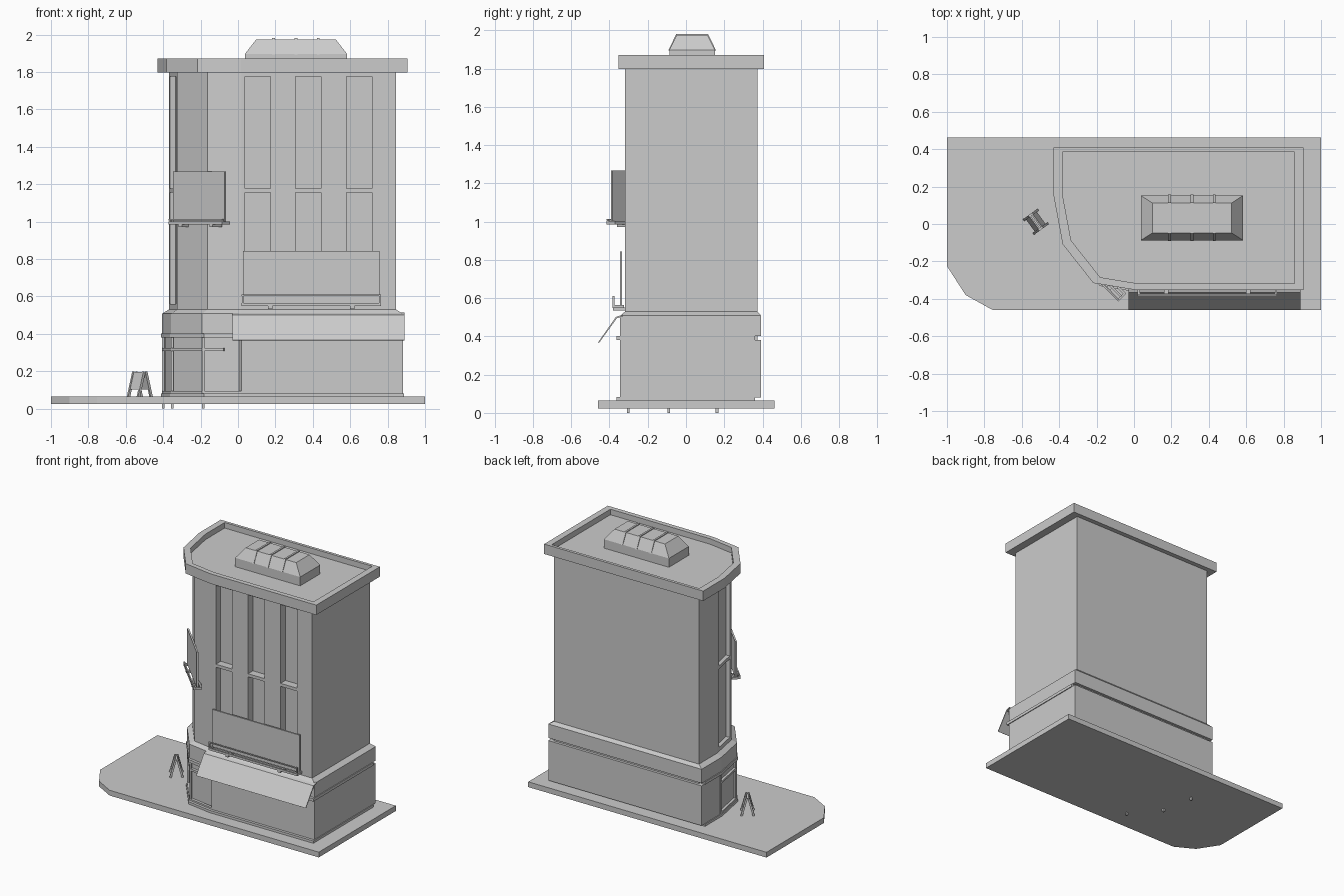
import bpy, bmesh
from math import radians, atan2
from mathutils import Vector, Matrix

if "Cube" in bpy.data.objects:
    bpy.data.objects.remove(bpy.data.objects["Cube"])


def make(name, bm, mat=None):
    bmesh.ops.recalc_face_normals(bm, faces=bm.faces)
    me = bpy.data.meshes.new(name)
    bm.to_mesh(me)
    bm.free()
    ob = bpy.data.objects.new(name, me)
    bpy.context.collection.objects.link(ob)
    if mat:
        ob.matrix_world = mat
    return ob


def loft(name, rings, mat=None):
    """Skin a list of equal-length rings of 3D points and cap both ends."""
    bm = bmesh.new()
    loops = [[bm.verts.new(p) for p in r] for r in rings]
    n = len(loops[0])
    for a, b in zip(loops, loops[1:]):
        for i in range(n):
            j = (i + 1) % n
            bm.faces.new((a[i], a[j], b[j], b[i]))
    bm.faces.new(loops[0])
    bm.faces.new(loops[-1])
    return make(name, bm, mat)


def layers(name, *levels):
    """Loft of flat outlines: each level is (outline, z)."""
    return loft(name, [[(x, y, z) for x, y in o] for o, z in levels])


def extrude_x(name, prof, x0, x1):
    return loft(name, [[(x, y, z) for y, z in prof] for x in (x0, x1)])


def box(name, x0, x1, y0, y1, z0, z1, mat=None):
    o = rect(x0, x1, y0, y1)
    return loft(name, [[(x, y, z) for x, y in o] for z in (z0, z1)], mat)


def rect(x0, x1, y0, y1):
    return [(x0, y0), (x1, y0), (x1, y1), (x0, y1)]


def place(x, y, ang, z=0):
    return Matrix.Translation((x, y, z)) @ Matrix.Rotation(ang, 4, 'Z')


# Building footprint: counter-clockwise from back left, chamfered front-left corner
FOOT = [Vector(p) for p in [(-.37, .373), (-.37, .157), (-.325, -.083), (-.163, -.288),
                            (.02, -.318), (.845, -.318), (.845, .373)]]


def grow(side, front, back):
    """Offset the footprint edge by edge."""
    dist = [side, side, side, front, front, side, back]
    n = len(FOOT)
    lines = []
    for i in range(n):
        a, b = FOOT[i], FOOT[(i + 1) % n]
        d = (b - a).normalized()
        lines.append((a + Vector((d.y, -d.x)) * dist[i], d))
    out = []
    for i in range(n):
        (p, d), (q, e) = lines[i - 1], lines[i]
        t = (q - p).cross(e) / d.cross(e) if hasattr(p, 'cross') else 0
        out.append(tuple(p + d * t))
    return out


# Ground slab
slab = [(-1, .463), (-1, -.225), (-.9, -.38), (-.755, -.46), (1, -.46), (1, .463)]
layers("ground_slab", (slab, .024), (slab, .064))

# Ground floor with set-back corner shopfront
lower = grow(.036, .026, .02)
thin = grow(.042, .046, -.013)
inset = grow(.018, .006, .02)
shop = [lower[0], (lower[1][0], .175), (inset[1][0], .16), inset[2], inset[3],
        (.005, -.309), (.02, -.344), lower[5], lower[6]]
layers("ground_floor", (shop, .08), (shop, .382))
layers("floor_plinth", (thin, .06), (thin, .082))
layers("string_course", (thin, .38), (thin, .402))
core = grow(0, 0, 0)
layers("gap_core", (core, .37), (core, .41))
layers("ledge_band", (lower, .402), (lower, .508), (core, .53))

# Corner posts and transom bars of the shopfront
for i in (1, 2, 3):
    x, y = lower[i]
    box(f"shop_post_{i}", -.007, .007, -.007, .007, 0, .4, place(x + .007, y + .008, 0))
for i, part in ((1, 1), (2, 1), (3, .55)):
    a, b = Vector(lower[i]), Vector(lower[i + 1])
    d = b - a
    m = place(a.x, a.y, atan2(d.y, d.x))
    box(f"shop_transom_{i}", 0, d.length * part, 0, .02, .308, .324, m)
    box(f"shop_sill_{i}", 0, d.length, 0, .02, .08, .094, m)

# Upper storeys with recessed windows
body = layers("upper_walls", (core, .5), (core, 1.81))
cutters = []
for z0, z1 in ((.56, 1.155), (1.178, 1.775)):
    for x in (.037, .307, .58):
        cutters.append(box("window_cutter", x, x + .136, -.4, -.26, z0, z1))
    a, b = FOOT[1], FOOT[2]
    d = b - a
    cutters.append(box("window_cutter", .03, .215, -.1, .03, z0, z1,
                       place(a.x, a.y, atan2(d.y, d.x))))
bpy.context.view_layer.objects.active = body
for c in cutters:
    c.hide_render = True
    mod = body.modifiers.new("window", 'BOOLEAN')
    mod.operation, mod.solver, mod.object = 'DIFFERENCE', 'EXACT', c
    bpy.ops.object.modifier_apply(modifier=mod.name)
    bpy.data.objects.remove(c)

# Cornice with parapet and sunken roof deck
outer, inner = grow(.06, .036, .035), grow(.012, 0, .013)
layers("cornice_roof", (outer, 1.797), (outer, 1.872), (inner, 1.872), (inner, 1.83))

# Roof skylight with glazing ribs
base = rect(.037, .583, -.087, .152)
layers("skylight", (base, 1.825), (base, 1.897),
       (rect(.098, .522, -.048, .112), 1.975))
rib = [(-.092, 1.895), (.157, 1.895), (.115, 1.981), (-.051, 1.981)]
for i, x in enumerate((.19, .31, .43)):
    extrude_x(f"skylight_rib_{i}", rib, x - .007, x + .007)

# Awning over the front
extrude_x("awning", [(-.33, .513), (-.366, .502), (-.46, .368), (-.455, .365),
                     (-.362, .494), (-.33, .505)], -.03, .89)


def billboard(name, m, w, z0, z1, by, rail):
    """Sign panel standing in a service rack; local -y faces outwards."""
    h = w / 2 + .008
    box(name + "_panel", -w / 2, w / 2, by - .006, by + .006, z0, z1, m)
    for k, y in enumerate((-.03, .018)):
        box(f"{name}_beam_{k}", -h, h, y, y + .012, z0 - .012, z0 + .004, m)
    for k, s in enumerate((-1, 1)):
        x = s * (h - .006)
        box(f"{name}_end_{k}", x - .006, x + .006, -.03, .03, z0 - .012, z0 + .004, m)
        box(f"{name}_post_{k}", x - .005, x + .005, -.03, -.02, z0, z0 + rail, m)
        box(f"{name}_bracket_{k}", s * w * .3 - .012, s * w * .3 + .012,
            -.028, .04, z0 - .026, z0 - .01, m)
    box(name + "_rail", -h, h, -.03, -.022, z0 + rail - .008, z0 + rail, m)


billboard("front_billboard", place(.3925, -.354, 0), .73, .56, .843, .014, .05)
billboard("corner_billboard", place(-.206, -.248, radians(-45.5)), .392, .998, 1.268, 0, .016)

# Folding pavement sign
m = place(-.525, .012, radians(-54), .064)
for k, s in enumerate((-1, 1)):
    tilt = m @ Matrix.Translation((0, s * .042, 0)) @ Matrix.Rotation(s * radians(15), 4, 'X')
    box(f"pavement_sign_board_{k}", -.045, .045, -.004, .004, .04, .135, tilt)
    for e in (-1, 1):
        box(f"pavement_sign_leg_{k}", e * .045 - .006, e * .045 + .006, -.007, .007, 0, .138, tilt)
